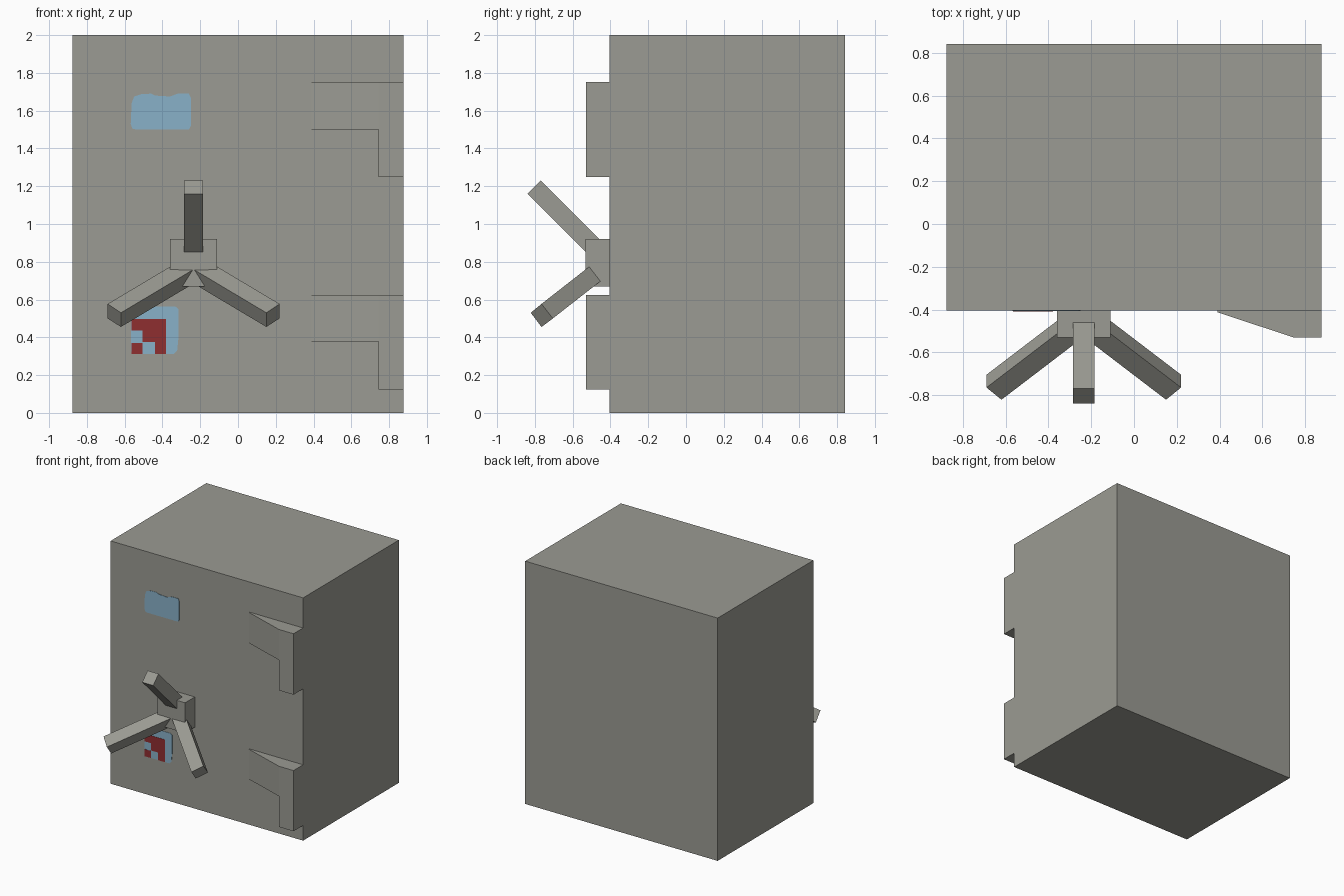
import bpy
from mathutils import Vector

if "Cube" in bpy.data.objects:
    bpy.data.objects.remove(bpy.data.objects["Cube"])


def material(name, r, g, b):
    m = bpy.data.materials.new(name)
    m.diffuse_color = [((c / 255 + 0.055) / 1.055) ** 2.4 for c in (r, g, b)] + [1]
    m.use_nodes = True
    m.node_tree.nodes["Principled BSDF"].inputs["Base Color"].default_value = m.diffuse_color
    return m


STEEL = material("grey_steel", 155, 155, 147)
BLUE = material("pale_blue", 137, 177, 200)
RED = material("dark_red", 143, 46, 48)


def make(name, verts, faces, mat):
    me = bpy.data.meshes.new(name)
    me.from_pydata(verts, [], faces)
    me.materials.append(mat)
    ob = bpy.data.objects.new(name, me)
    bpy.context.collection.objects.link(ob)
    # consistent outward normals
    bpy.context.view_layer.objects.active = ob
    ob.select_set(True)
    bpy.ops.object.mode_set(mode='EDIT')
    bpy.ops.mesh.select_all(action='SELECT')
    bpy.ops.mesh.normals_make_consistent(inside=False)
    bpy.ops.object.mode_set(mode='OBJECT')
    ob.select_set(False)
    return ob


def prism(name, ring, offset, mat):
    """Sweep a closed ring of points along an offset vector."""
    n = len(ring)
    verts = [Vector(p) for p in ring]
    verts += [p + Vector(offset) for p in verts]
    faces = [list(range(n)), list(range(2 * n - 1, n - 1, -1))]
    faces += [[i, (i + 1) % n, (i + 1) % n + n, i + n] for i in range(n)]
    return make(name, verts, faces, mat)


def box(name, x0, x1, y0, y1, z0, z1, mat):
    ring = [(x0, y0, z0), (x1, y0, z0), (x1, y1, z0), (x0, y1, z0)]
    return prism(name, ring, (0, 0, z1 - z0), mat)


FRONT = -0.405

# Safe body
box("safe_body", -0.877, 0.877, FRONT, 0.841, 0, 2, STEEL)

# Hinges: tapered strap flush with the right side plus a lower leg
for label, z_low, z_mid, z_top in (("upper", 1.25, 1.5, 1.752), ("lower", 0.125, 0.378, 0.625)):
    outline = [(0.39, -0.40), (0.39, -0.413), (0.745, -0.53), (0.877, -0.53), (0.877, -0.40)]
    prism(label + "_hinge_strap", [(x, y, z_mid) for x, y in outline], (0, 0, z_top - z_mid), STEEL)
    box(label + "_hinge_leg", 0.745, 0.877, -0.53, -0.40, z_low, z_mid, STEEL)

# Handle hub and upright spoke
HUB_X = -0.235
box("handle_hub", HUB_X - 0.125, HUB_X + 0.125, -0.532, -0.40, 0.67, 0.92, STEEL)
prism("upper_spoke",
      [(HUB_X - 0.05, -0.84, 1.16), (HUB_X + 0.05, -0.84, 1.16),
       (HUB_X + 0.05, -0.77, 1.23), (HUB_X - 0.05, -0.77, 1.23)],
      (0, 0.36, -0.36), STEEL)

# Mirrored lower spokes
for label, s in (("left", 1), ("right", -1)):
    tip = [(-0.455, -0.765, 0.577), (-0.455, -0.705, 0.50),
           (-0.385, -0.765, 0.455), (-0.385, -0.822, 0.53)]
    prism(label + "_spoke", [(HUB_X + s * x, y, z) for x, y, z in tip],
          (s * 0.431, 0.329, 0.257), STEEL)


def plate(name, outline, thickness, mat):
    prism(name, [(x, FRONT + 0.002, z) for x, z in outline], (0, -thickness - 0.002, 0), mat)


# Painted patches on the door
plate("upper_blue_patch",
      [(-0.54, 1.50), (-0.26, 1.50), (-0.25, 1.52), (-0.25, 1.67), (-0.26, 1.69), (-0.32, 1.69),
       (-0.36, 1.675), (-0.44, 1.68), (-0.46, 1.69), (-0.51, 1.688), (-0.55, 1.675),
       (-0.563, 1.64), (-0.568, 1.53), (-0.56, 1.505)], 0.003, BLUE)
plate("lower_blue_patch",
      [(-0.56, 0.312), (-0.34, 0.312), (-0.322, 0.33), (-0.315, 0.40), (-0.315, 0.55),
       (-0.33, 0.562), (-0.52, 0.562), (-0.55, 0.55), (-0.565, 0.51), (-0.567, 0.33)], 0.003, BLUE)

# Blocky red mark: (x0, x1, z0, z1)
for i, (x0, x1, z0, z1) in enumerate([(-0.565, -0.38, 0.435, 0.497), (-0.505, -0.38, 0.375, 0.435),
                                      (-0.44, -0.38, 0.312, 0.375), (-0.565, -0.505, 0.312, 0.37)]):
    plate("red_block_%d" % (i + 1), [(x0, z0), (x1, z0), (x1, z1), (x0, z1)], 0.005, RED)
